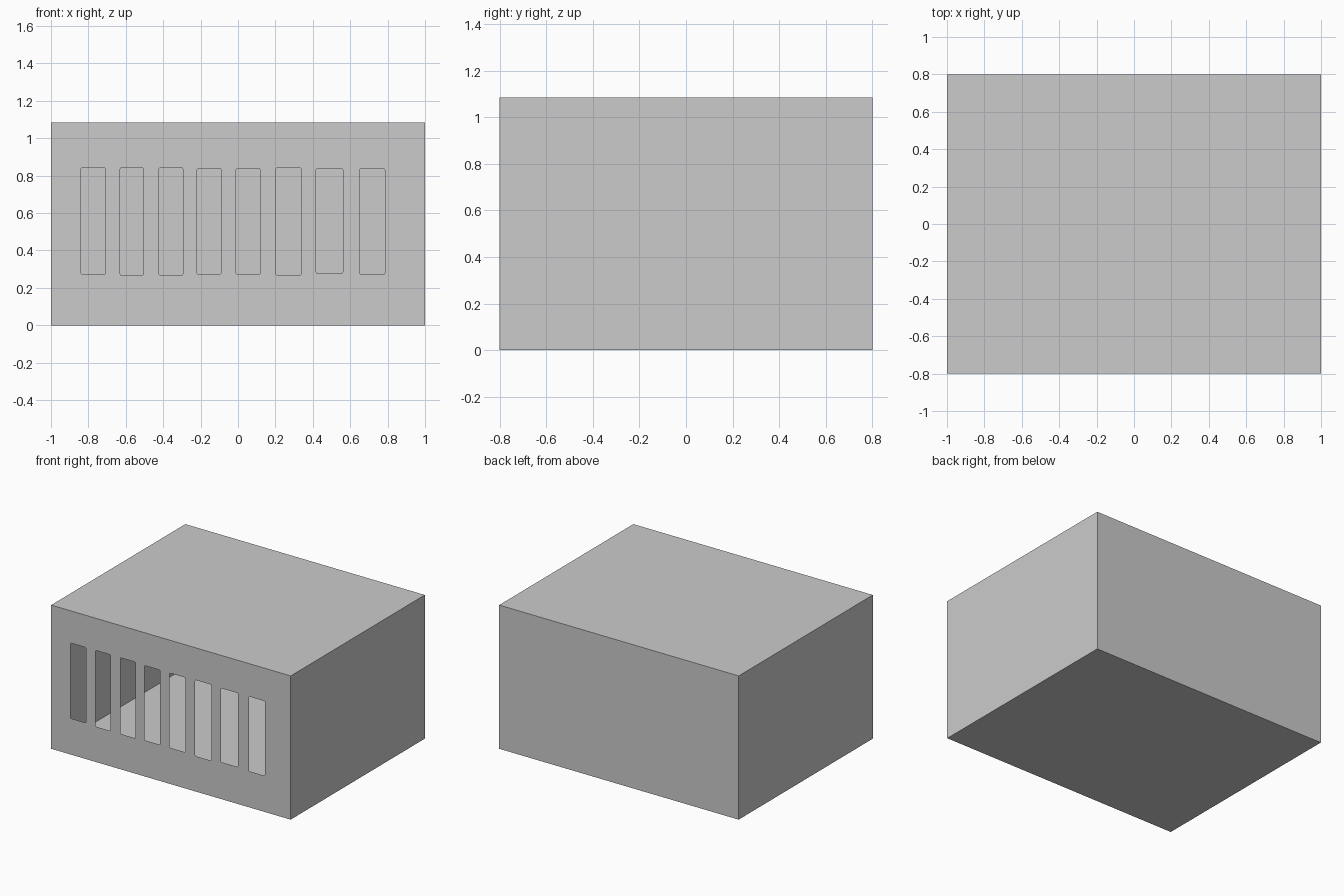
import bpy, bmesh, math

if "Cube" in bpy.data.objects:
    bpy.data.objects.remove(bpy.data.objects["Cube"])

W, D, H = 1.0, 0.8, 1.085   # half width, half depth, height


def finish(bm, name):
    mesh = bpy.data.meshes.new(name)
    bm.to_mesh(mesh)
    bm.free()
    obj = bpy.data.objects.new(name, mesh)
    bpy.context.collection.objects.link(obj)
    return obj


def rounded_loop(bm, x0, x1, z0, z1, r=0.0, steps=3):
    """Closed edge loop of a (rounded) rectangle on the front plane."""
    corners = [(x1 - r, z1 - r), (x0 + r, z1 - r), (x0 + r, z0 + r), (x1 - r, z0 + r)]
    verts = []
    for i, (cx, cz) in enumerate(corners):
        for s in range(steps if r else 1):
            a = math.pi / 2 * (i + s / max(steps - 1, 1))
            verts.append(bm.verts.new((cx + r * math.cos(a), -D, cz + r * math.sin(a))))
    return [bm.edges.new((v, verts[i - 1])) for i, v in enumerate(verts)]


# Thin shell: top, bottom, back and sides, open at the front
bm = bmesh.new()
bmesh.ops.create_cube(bm, size=1)
for v in bm.verts:
    v.co = (v.co.x * 2 * W, v.co.y * 2 * D, (v.co.z + 0.5) * H)
front = [f for f in bm.faces if f.calc_center_median().y < -D + 0.01]
bmesh.ops.delete(bm, geom=front, context='FACES_ONLY')
finish(bm, "box_shell")

# Front panel with slightly irregular hand-cut slots: x0, x1, z0, z1
slots = [(-0.84, -0.71, 0.273, 0.842), (-0.63, -0.505, 0.267, 0.842),
         (-0.423, -0.295, 0.267, 0.842), (-0.22, -0.09, 0.273, 0.837),
         (-0.011, 0.121, 0.273, 0.837), (0.203, 0.337, 0.267, 0.842),
         (0.417, 0.561, 0.279, 0.837), (0.651, 0.785, 0.273, 0.837)]
bm = bmesh.new()
edges = rounded_loop(bm, -W, W, 0, H)
for s in slots:
    edges += rounded_loop(bm, *s, r=0.008)
bmesh.ops.triangle_fill(bm, edges=edges, use_beauty=True, normal=(0, -1, 0))
for f in bm.faces:
    f.normal_update()
    if f.normal.y > 0:
        f.normal_flip()
finish(bm, "slotted_front")
